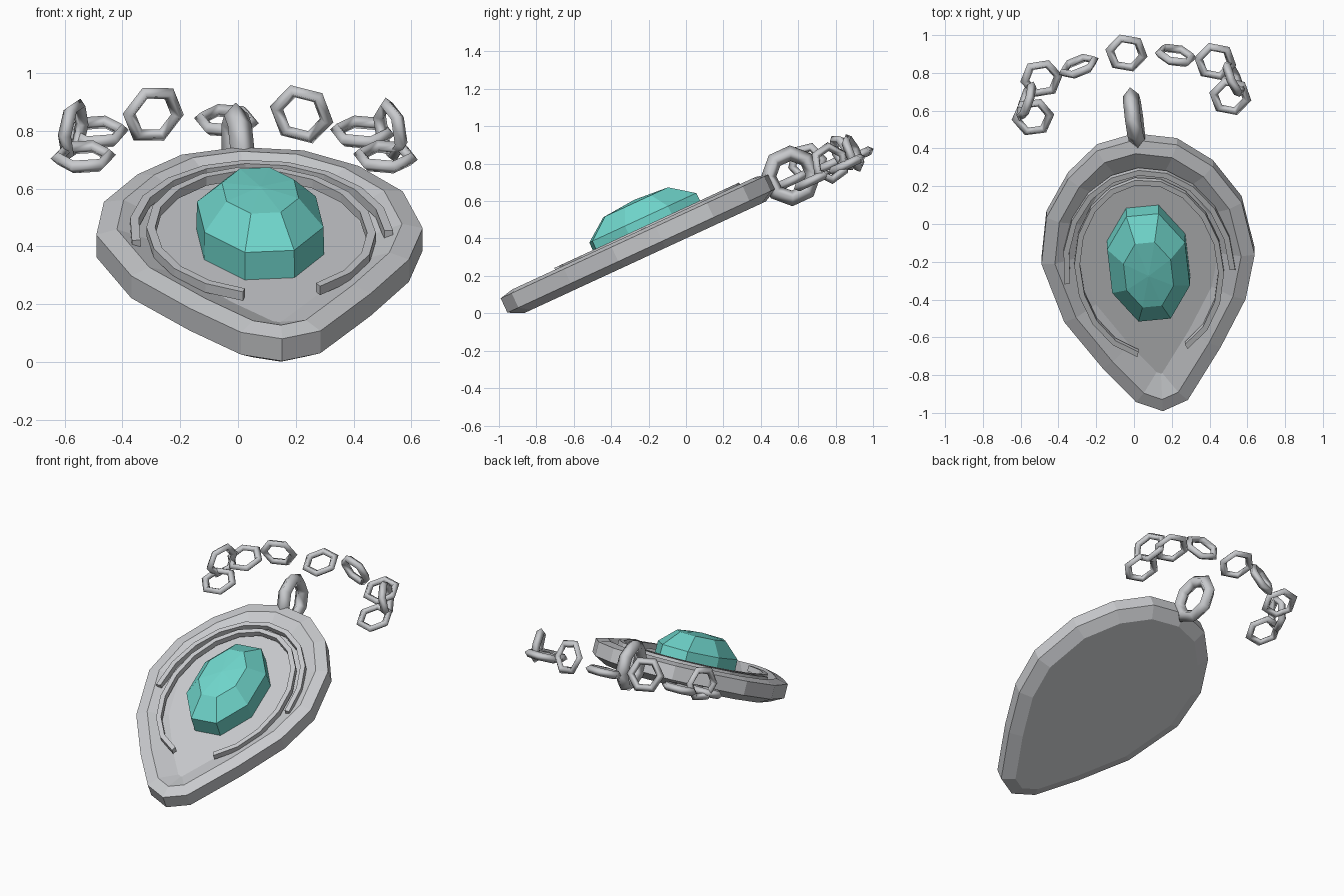
import bpy, bmesh, math
from mathutils import Matrix, Vector

if "Cube" in bpy.data.objects:
    bpy.data.objects.remove(bpy.data.objects["Cube"])

TILT = math.radians(24.8)
SIN, COS = math.sin(TILT), math.cos(TILT)
LEAN = Matrix.Rotation(TILT, 4, 'X')
BASE = Matrix.Translation((0.003, -0.88, -0.006)) @ LEAN   # plane of the pendant back


def material(name, rgb):
    m = bpy.data.materials.new(name)
    m.diffuse_color = (*rgb, 1)
    m.use_nodes = True
    m.node_tree.nodes["Principled BSDF"].inputs["Base Color"].default_value = m.diffuse_color
    return m


silver = material("silver", (0.58, 0.59, 0.61))
turquoise = material("turquoise", (0.16, 0.67, 0.60))


def rot(deg, axis):
    return Matrix.Rotation(math.radians(deg), 4, axis)


def loft(name, rings, mat, closed=True, loop_rings=False):
    """Skin a list of equal-length point rings; cap the open ends."""
    bm = bmesh.new()
    vs = [[bm.verts.new(p) for p in r] for r in rings]
    n = len(rings[0])
    pairs = list(zip(vs, vs[1:])) + ([(vs[-1], vs[0])] if loop_rings else [])
    for a, b in pairs:
        for i in range(n if closed else n - 1):
            j = (i + 1) % n
            bm.faces.new((a[i], a[j], b[j], b[i]))
    if closed:
        bm.faces.new(vs[0])
        bm.faces.new(vs[-1])
    else:
        bm.faces.new([r[0] for r in vs])
        bm.faces.new([r[-1] for r in vs])
    bmesh.ops.recalc_face_normals(bm, faces=bm.faces)
    me = bpy.data.meshes.new(name)
    bm.to_mesh(me)
    bm.free()
    me.materials.append(mat)
    ob = bpy.data.objects.new(name, me)
    ob.matrix_world = BASE
    bpy.context.collection.objects.link(ob)
    return ob


# Teardrop outline seen from above, clockwise from the top
SEEN = [(0, .48), (.224, .455), (.414, .339), (.567, .148), (.636, -.127),
        (.588, -.397), (.456, -.651), (.282, -.931), (.15, -.99), (.008, -.942),
        (-.17, -.762), (-.372, -.519), (-.493, -.212), (-.467, .069),
        (-.351, .275), (-.198, .423)]
OUTLINE = [Vector((x, (y + .88 + SIN * (.04 if y > -.15 else .123)) / COS))
           for x, y in SEEN]


def inset(d, w):
    """Outline moved inwards by d, at height w above the back."""
    pts, n = [], len(OUTLINE)
    for i, p in enumerate(OUTLINE):
        e1 = (p - OUTLINE[i - 1]).normalized()
        e2 = (OUTLINE[(i + 1) % n] - p).normalized()
        n1, n2 = Vector((e1.y, -e1.x)), Vector((e2.y, -e2.x))
        q = p + (n1 + n2) * d / (1 + n1.dot(n2))
        pts.append(Vector((q.x, q.y, w)))
    return pts


# Pendant setting: chamfered back, wall, rim and shallow sunken floor
loft("pendant_plate", [inset(.075, 0), inset(0, .04), inset(0, .125),
                       inset(.07, .142), inset(.188, .094)], silver)


def oval(center, a, b, deg, w):
    """Point on an oval turned slightly in the pendant plane."""
    t = math.radians(deg)
    p = rot(6, 'Z') @ Vector((a * math.cos(t), b * math.sin(t), 0))
    return Vector((center[0] + p.x, center[1] + p.y, w))


def ridge(name, a, b, start, end, steps, width=.03, low=.118, top=.152):
    """Thin raised band along part of an oval."""
    degs = [start + (end - start) * i / steps for i in range(steps + 1)]

    def path(d, w):
        return [oval((.077, .775), a - d, b - d, t, w) for t in degs]
    loft(name, [path(0, low), path(0, top), path(width, top), path(width, low)],
         silver, closed=False, loop_rings=True)


ridge("outer_ridge", .455, .58, -5, 184, 10)
ridge("inner_ridge", .395, .525, -67, 253, 16)


# Faceted oval gem: straight girdle, sloping crown, low peak
def gem_ring(s, w):
    return [oval((.074, .806), .226 * s, .336 * s, 22.5 + 45 * k, w) for k in range(8)]


loft("gem", [gem_ring(1, .085), gem_ring(.99, .197), gem_ring(.6, .288),
             gem_ring(.02, .303)], turquoise)


def link(name, loc, turn, upright, spin, major=.09, minor=.024, sides=6):
    """Chain link lying in the pendant plane, or standing upright on it."""
    bpy.ops.mesh.primitive_torus_add(major_segments=sides, minor_segments=4,
                                     major_radius=major, minor_radius=minor)
    ob = bpy.context.object
    ob.name = name
    ob.data.materials.append(silver)
    bpy.ops.object.shade_smooth()
    m = rot(turn, 'Z') @ (rot(90, 'X') if upright else Matrix()) @ rot(spin, 'Z')
    ob.matrix_world = Matrix.Translation(loc) @ LEAN @ m


# Hanging loop at the top of the pendant
link("bail", (.0, .562, .735), 98, True, 22.5, .121, .042, 8)

# Chain: location, turn in the plane, upright or flat, spin of the hexagon
CHAIN = [((-.535, .566, .71), 0, False, 8),
         ((-.57, .65, .803), 70, True, -10),
         ((-.49, .77, .795), 0, False, 10),
         ((-.293, .835, .857), 20, True, -10),
         ((-.04, .905, .835), 0, False, -11),
         ((.22, .893, .857), -12, True, -10),
         ((.43, .86, .795), 0, False, -12),
         ((.527, .77, .803), -65, True, -10),
         ((.51, .675, .71), 0, False, -12)]
for i, (loc, turn, upright, spin) in enumerate(CHAIN):
    link(f"chain_link_{i + 1}", loc, turn, upright, spin)
